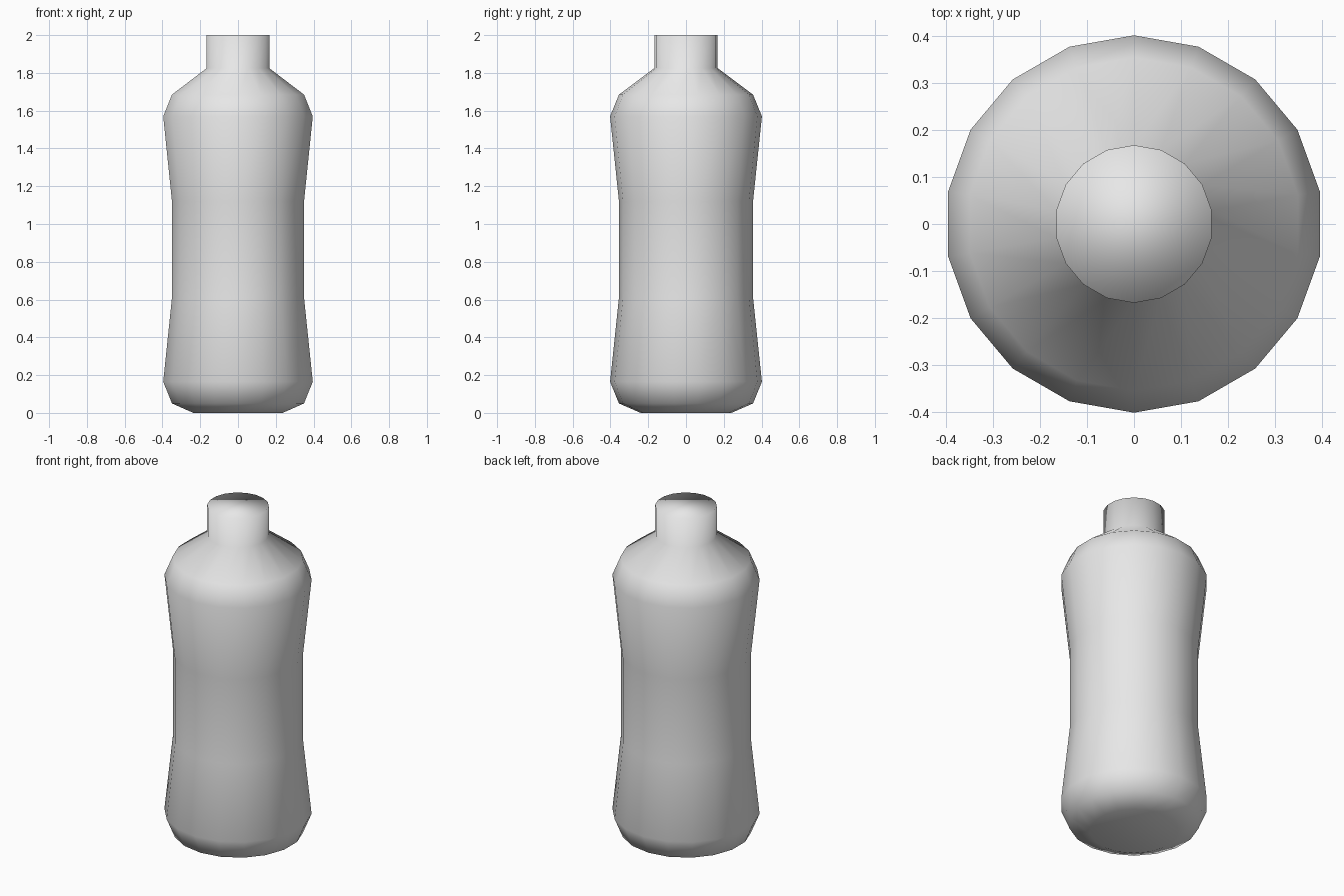
import bpy, bmesh, math

cube = bpy.data.objects.get("Cube")
if cube:
    bpy.data.objects.remove(cube, do_unlink=True)

SIDES = 18
# Bottle outline from base to mouth: (radius, height)
PROFILE = [(0.24, 0.0), (0.355, 0.05), (0.402, 0.165), (0.355, 0.61),
           (0.355, 1.12), (0.402, 1.57), (0.355, 1.685), (0.168, 1.825), (0.168, 2.0)]

plastic = bpy.data.materials.new("light_grey_plastic")
plastic.use_nodes = True
grey = (0.8, 0.8, 0.8, 1)
plastic.diffuse_color = grey
plastic.node_tree.nodes["Principled BSDF"].inputs["Base Color"].default_value = grey

# Lathe the outline, one ring of vertices per profile point
bm = bmesh.new()
rings = []
for radius, height in PROFILE:
    ring = []
    for i in range(SIDES):
        a = math.pi / 2 + math.tau * i / SIDES
        ring.append(bm.verts.new((radius * math.cos(a), radius * math.sin(a), height)))
    rings.append(ring)

for low, high in zip(rings, rings[1:]):
    for i in range(SIDES):
        j = (i + 1) % SIDES
        bm.faces.new((low[i], low[j], high[j], high[i]))

# Flat base and closed mouth
bm.faces.new(rings[0][::-1])
bm.faces.new(rings[-1])

# Smooth shading runs across the whole body, ends included
for face in bm.faces:
    face.smooth = True

mesh = bpy.data.meshes.new("bottle")
bm.to_mesh(mesh)
bm.free()
mesh.materials.append(plastic)
bottle = bpy.data.objects.new("bottle", mesh)
bpy.context.collection.objects.link(bottle)
